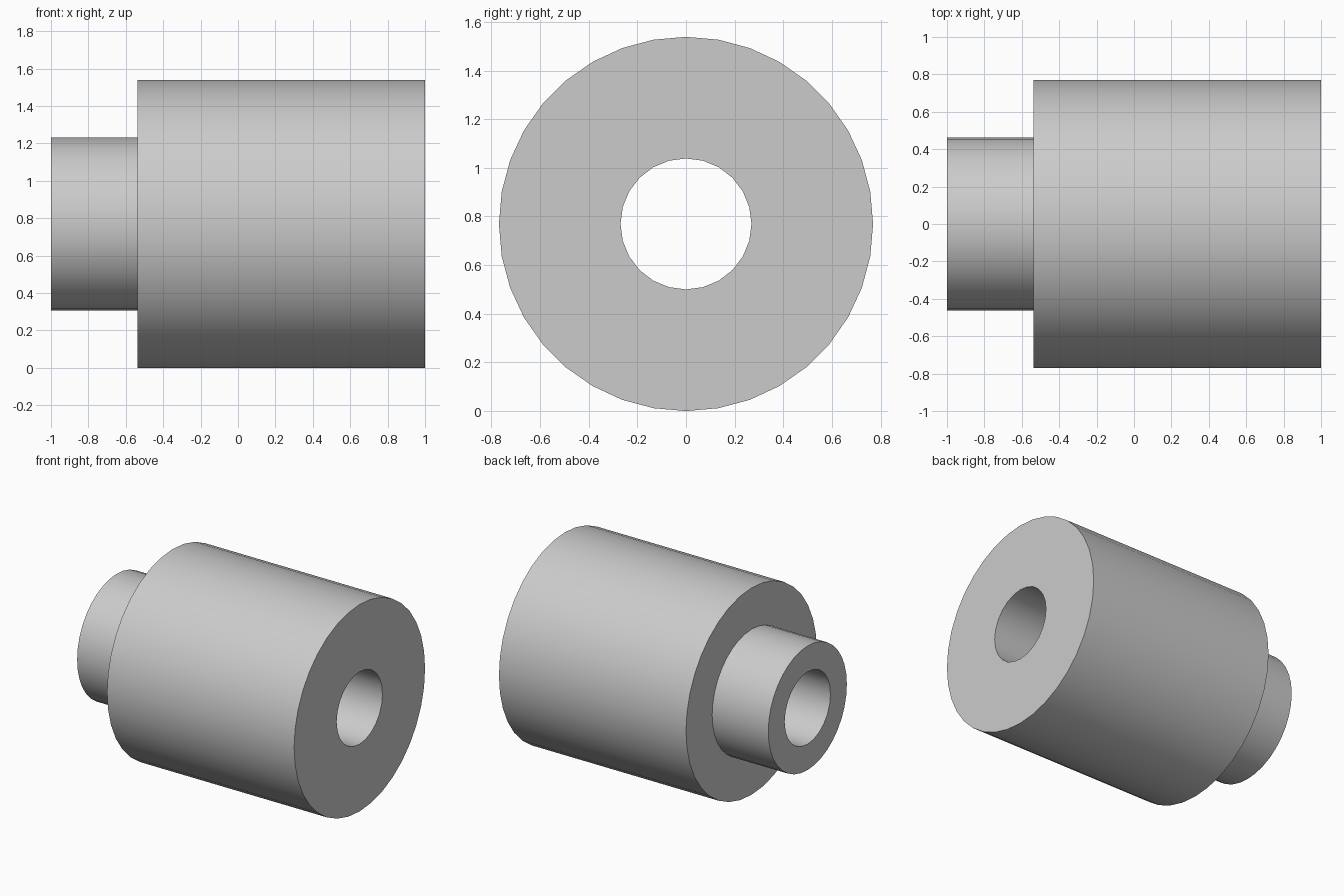
import bpy
import bmesh
from math import cos, sin, tau, radians

# Remove the default cube
cube = bpy.data.objects.get("Cube")
if cube:
    bpy.data.objects.remove(cube, do_unlink=True)

UNIT = 2 / 26            # whole length is 26 units: 6 of neck, 20 of body
BODY_R, NECK_R, BORE_R = 10 * UNIT, 6 * UNIT, 3.5 * UNIT
LEFT, STEP, RIGHT = -1, -1 + 6 * UNIT, 1

# Material
grey = bpy.data.materials.new("Light grey")
grey.use_nodes = True
colour = (0.6, 0.6, 0.6, 1)
grey.diffuse_color = colour
grey.node_tree.nodes["Principled BSDF"].inputs["Base Color"].default_value = colour

bm = bmesh.new()


def ring(x, radius, sides):
    """Closed loop of edges around the x axis."""
    verts = [bm.verts.new((x, radius * cos(tau * i / sides),
                           BODY_R + radius * sin(tau * i / sides)))
             for i in range(sides)]
    return [bm.edges.new((verts[i - 1], verts[i])) for i in range(sides)]


def wall(a, b):
    """Quads between two rings with the same number of sides."""
    for e, f in zip(a, b):
        bm.faces.new((e.verts[0], e.verts[1], f.verts[1], f.verts[0]))


def end_face(outer, inner, direction):
    """Flat annulus between two rings."""
    bmesh.ops.triangle_fill(bm, edges=outer + inner, use_beauty=True,
                            normal=(direction, 0, 0))


# Outer profile: neck, shoulder and body
neck_end = ring(LEFT, NECK_R, 36)
neck_root = ring(STEP, NECK_R, 36)
shoulder = ring(STEP, BODY_R, 36)
body_end = ring(RIGHT, BODY_R, 36)
wall(neck_end, neck_root)
wall(neck_root, shoulder)
wall(shoulder, body_end)

# Through bore
bore_left = ring(LEFT, BORE_R, 24)
bore_right = ring(RIGHT, BORE_R, 24)
wall(bore_left, bore_right)

# Flat ends
end_face(neck_end, bore_left, -1)
end_face(body_end, bore_right, 1)

bmesh.ops.recalc_face_normals(bm, faces=bm.faces[:])
mesh = bpy.data.meshes.new("stepped_bushing")
bm.to_mesh(mesh)
bm.free()
mesh.materials.append(grey)

bushing = bpy.data.objects.new("stepped_bushing", mesh)
bpy.context.collection.objects.link(bushing)

# Smooth walls with sharp rims
bpy.ops.object.select_all(action="DESELECT")
bushing.select_set(True)
bpy.context.view_layer.objects.active = bushing
bpy.ops.object.shade_smooth_by_angle(angle=radians(30))
